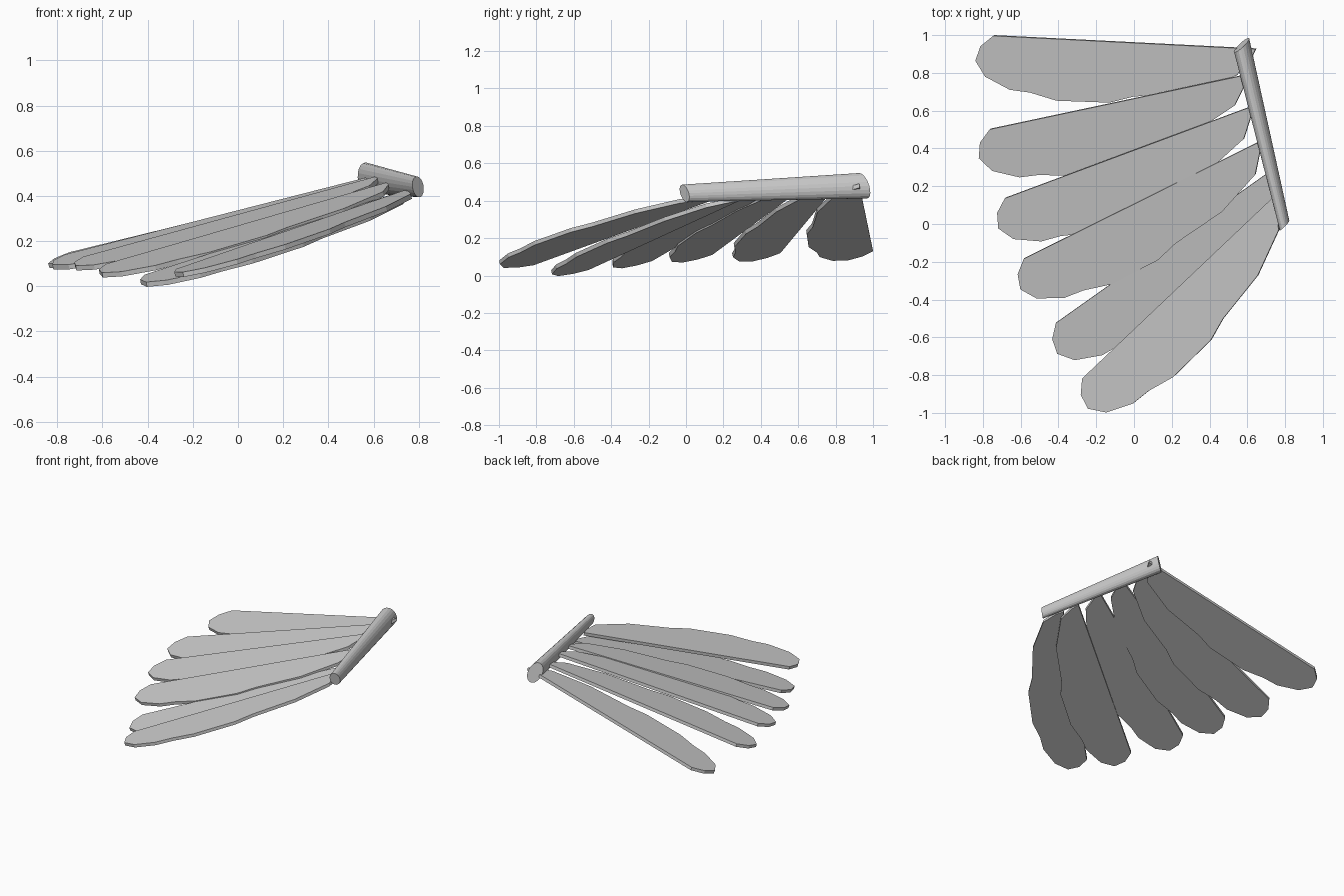
import bpy
import bmesh
import math
from mathutils import Vector

if "Cube" in bpy.data.objects:
    bpy.data.objects.remove(bpy.data.objects["Cube"])


def finish(bm, name):
    bmesh.ops.recalc_face_normals(bm, faces=bm.faces)
    mesh = bpy.data.meshes.new(name)
    bm.to_mesh(mesh)
    bm.free()
    obj = bpy.data.objects.new(name, mesh)
    bpy.context.collection.objects.link(obj)
    return obj


# Tapered oval rod with skewed end caps
def rod(name, ends, sides=20):
    bm = bmesh.new()
    rings = []
    for centre, wide, tall in ends:
        ring = []
        for i in range(sides):
            a = 2 * math.pi * i / sides
            ring.append(bm.verts.new(Vector(centre) + Vector(wide) * math.cos(a)
                                     + Vector(tall) * math.sin(a)))
        rings.append(ring)
    for i in range(sides):
        j = (i + 1) % sides
        bm.faces.new((rings[0][i], rings[0][j], rings[1][j], rings[1][i]))
    for ring in rings:
        bm.faces.new(ring)
    return finish(bm, name)


# Blade outline: u runs along the straight edge to the tip, v across the blade
OUTLINE = [(-1.39, 0), (0, 0), (0.065, 0.058), (0.088, 0.137), (0.032, 0.218),
           (-0.102, 0.281), (-0.208, 0.29), (-0.352, 0.326), (-0.632, 0.322),
           (-0.758, 0.284), (-1.05, 0.244), (-1.295, 0.146), (-1.37, 0.05)]
THICKNESS = 0.022


def feather(name, tip, angle, rise, roll):
    a = math.radians(angle)
    along = Vector((-math.cos(a), -math.sin(a), -rise))
    across = Vector((math.sin(a), -math.cos(a), roll))
    up = along.cross(across).normalized()
    up *= THICKNESS * (1 if up.z > 0 else -1)
    bm = bmesh.new()
    low = [bm.verts.new(Vector(tip) + along * u + across * v) for u, v in OUTLINE]
    high = [bm.verts.new(p.co + up) for p in low]
    bm.faces.new(low)
    bm.faces.new(high)
    n = len(low)
    for i in range(n):
        j = (i + 1) % n
        bm.faces.new((low[i], low[j], high[j], high[i]))
    return finish(bm, name)


rod("wing_rod", [
    ((0.797, -0.008, 0.44), (0.025, 0.023, 0), (-0.005, -0.012, 0.046)),
    ((0.57, 0.947, 0.48), (0.04, 0.033, 0), (-0.005, -0.02, 0.068)),
])

# Six fanned feathers: tip corner, fan angle, rise toward the rod, roll
FEATHERS = [
    ((-0.74, 1.0, 0.13), -2.9, 0.245, -0.2),
    ((-0.76, 0.505, 0.12), 12.0, 0.25, -0.17),
    ((-0.68, 0.14, 0.11), 20.4, 0.257, -0.13),
    ((-0.58, -0.18, 0.078), 26.4, 0.26, -0.12),
    ((-0.41, -0.52, 0.03), 35.3, 0.265, -0.07),
    ((-0.27, -0.815, 0.055), 43.5, 0.25, 0.06),
]
for i, spec in enumerate(FEATHERS, 1):
    feather(f"feather_{i}", *spec)
